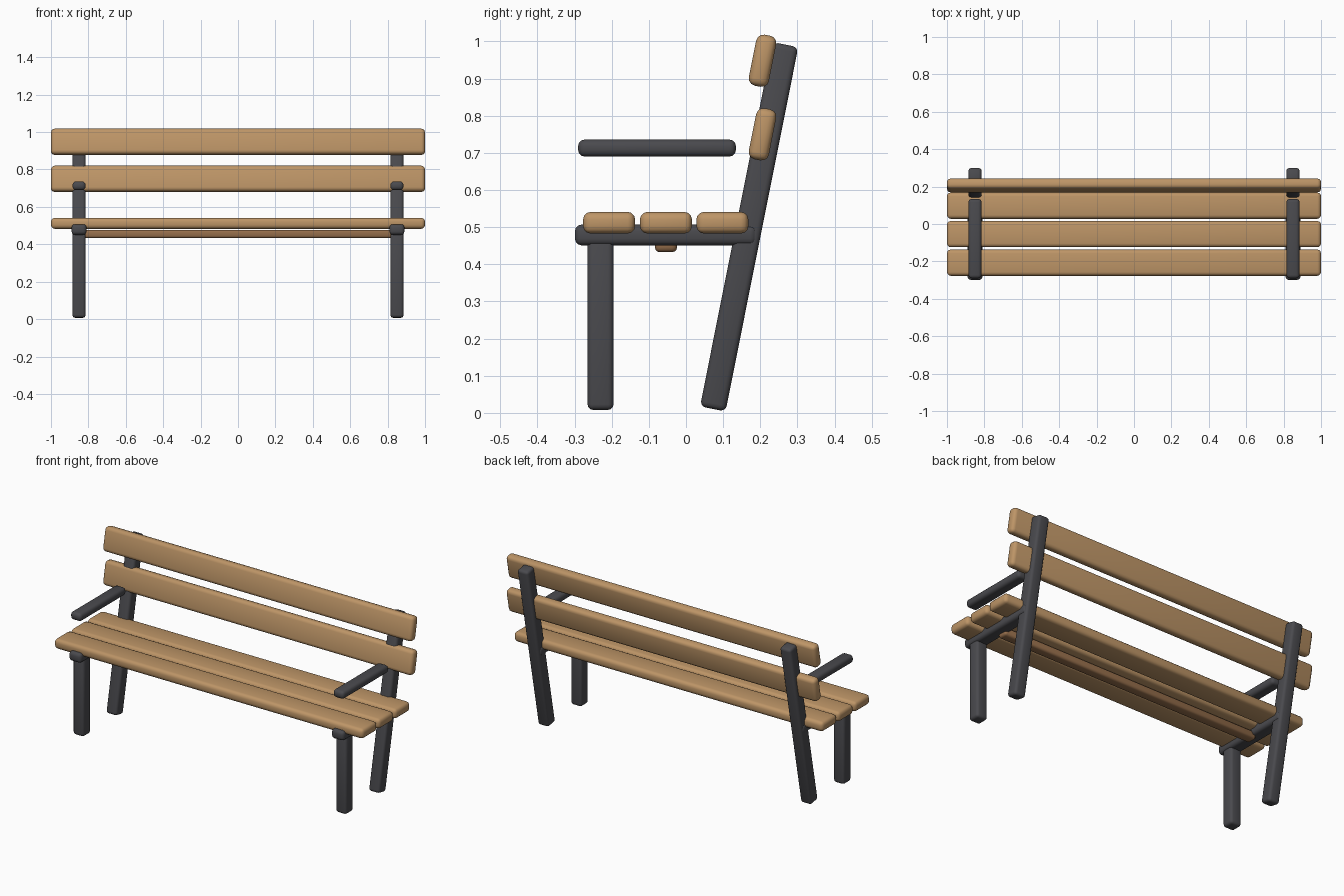
import bpy
import math

if "Cube" in bpy.data.objects:
    bpy.data.objects.remove(bpy.data.objects["Cube"])

LEAN = 0.197   # backward lean of rear posts and backrest (radians)
SIDE_X = 0.85  # distance of the side frames from the middle


def material(name, rgb):
    m = bpy.data.materials.new(name)
    m.diffuse_color = (*rgb, 1.0)
    m.use_nodes = True
    m.node_tree.nodes["Principled BSDF"].inputs["Base Color"].default_value = m.diffuse_color
    return m


wood = material("light wood", (0.51, 0.30, 0.135))
dark_wood = material("dark wood", (0.30, 0.155, 0.07))
metal = material("dark metal", (0.068, 0.068, 0.076))


def rounded_box(name, center, size, mat, radius, lean=0.0):
    """Box with rounded edges, leaning back about the x axis."""
    bpy.ops.mesh.primitive_cube_add(size=1, location=center)
    ob = bpy.context.object
    ob.name = name
    ob.scale = size
    bpy.ops.object.transform_apply(location=False, rotation=False, scale=True)
    ob.rotation_euler.x = -lean
    bev = ob.modifiers.new("rounding", 'BEVEL')
    bev.width = radius
    bev.segments = 3
    bev.limit_method = 'ANGLE'
    ob.data.materials.append(mat)
    bpy.ops.object.modifier_apply(modifier="rounding")
    bpy.ops.object.shade_smooth_by_angle(angle=math.radians(35))
    return ob


# Seat slats
for i, y in enumerate((-0.207, -0.054, 0.098)):
    rounded_box(f"seat_slat_{i + 1}", (0, y, 0.512), (2.0, 0.14, 0.058), wood, 0.02)

# Backrest slats
for label, z in (("lower", 0.75), ("upper", 0.948)):
    rounded_box(f"back_slat_{label}", (0, 0.206, z), (2.0, 0.055, 0.14), wood, 0.02, LEAN)

# Stretcher under the seat
rounded_box("under_seat_stretcher", (0, -0.054, 0.455), (1.68, 0.06, 0.045), dark_wood, 0.014)

# Side frames
for side, s in (("left", -1), ("right", 1)):
    x = s * SIDE_X
    rounded_box(f"front_leg_{side}", (x, -0.23, 0.238), (0.07, 0.07, 0.46), metal, 0.015)
    rounded_box(f"rear_post_{side}", (x, 0.17, 0.501), (0.07, 0.07, 1.0), metal, 0.015, LEAN)
    rounded_box(f"seat_rail_{side}", (x, -0.054, 0.479), (0.08, 0.49, 0.056), metal, 0.018)
    rounded_box(f"armrest_{side}", (x, -0.078, 0.713), (0.07, 0.425, 0.046), metal, 0.018)
